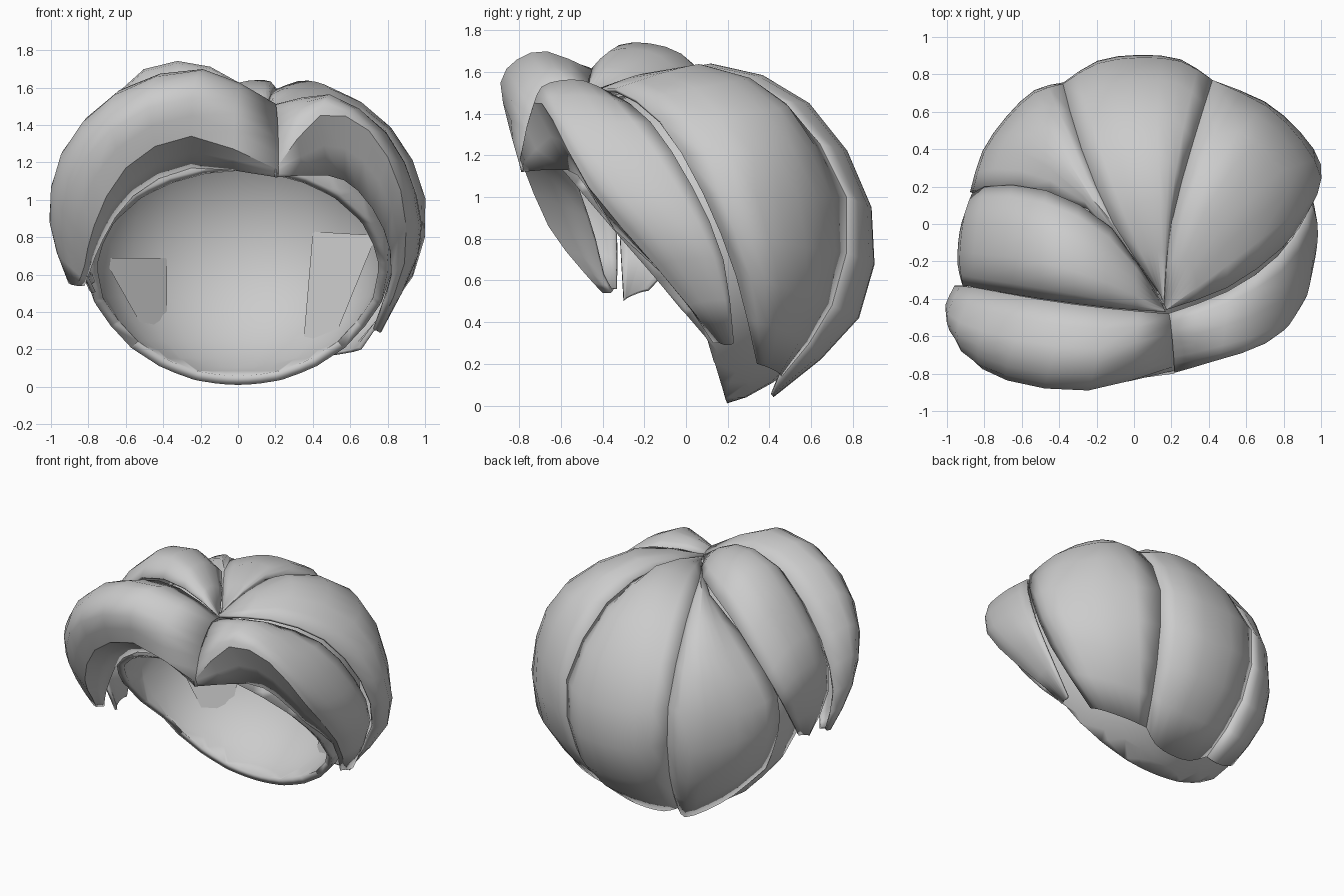
import bpy, bmesh, math
from mathutils import Vector

if "Cube" in bpy.data.objects:
    bpy.data.objects.remove(bpy.data.objects["Cube"])

CENTRE = Vector((0, 0, 0.76))
RADII = Vector((0.81, 0.73, 0.755))

mat = bpy.data.materials.new("light_grey")
mat.diffuse_color = (0.6, 0.6, 0.6, 1)
mat.use_nodes = True
mat.node_tree.nodes["Principled BSDF"].inputs["Base Color"].default_value = mat.diffuse_color


def curve(points, sub):
    """Smooth interpolation through control points."""
    p = [Vector(q) for q in points]
    p = [2 * p[0] - p[1]] + p + [2 * p[-1] - p[-2]]
    out = []
    for i in range(1, len(p) - 2):
        a, b, c, d = p[i - 1:i + 3]
        for k in range(sub):
            t = k / sub
            out.append(0.5 * (2 * b + (c - a) * t + (2 * a - 5 * b + 4 * c - d) * t * t
                              + (3 * b - a - 3 * c + d) * t ** 3))
    return out + [p[-2]]


def finish(name, bm, thickness, offset):
    me = bpy.data.meshes.new(name)
    bm.to_mesh(me)
    bm.free()
    me.materials.append(mat)
    ob = bpy.data.objects.new(name, me)
    bpy.context.collection.objects.link(ob)
    if thickness:
        mod = ob.modifiers.new("thickness", "SOLIDIFY")
        mod.thickness, mod.offset = thickness, offset
    bpy.ops.object.select_all(action="DESELECT")
    ob.select_set(True)
    bpy.context.view_layer.objects.active = ob
    bpy.ops.object.shade_smooth_by_angle(angle=math.radians(45))
    return ob


def lock(name, *rails):
    """Loft a plump sheet over edge, ridge, edge rails; a fourth rail adds a flat underside."""
    rows = []
    for section in zip(*[curve(r, 2) for r in rails]):
        l, m, r = section[:3]
        bulge = (m - (l + r) / 2) * 0.8
        row = curve([l, l.lerp(r, 0.22) + bulge, m, l.lerp(r, 0.78) + bulge, r], 2)
        if len(section) == 4:
            row += [r.lerp(section[3], 0.5), section[3]]
        rows.append(row)
    bm = bmesh.new()
    grid = [[bm.verts.new(p) for p in row] for row in rows]
    for a, b in zip(grid, grid[1:]):
        for j in range(len(a) - 1):
            bm.faces.new((a[j], a[j + 1], b[j + 1], b[j]))
        if len(rails) == 4:  # crisp rim above the underside
            bm.edges.get((a[-3], b[-3])).smooth = False
    bmesh.ops.remove_doubles(bm, verts=bm.verts, dist=0.001)
    bm.normal_update()
    facing = sum(f.normal.dot(f.calc_center_median() - CENTRE) * f.calc_area() for f in bm.faces)
    if facing < 0:
        bmesh.ops.reverse_faces(bm, faces=bm.faces)
    return finish(name, bm, 0.02, -1)


# Seams shared by neighbouring locks
seam_back_right = [(.16, -.43, 1.5), (.2, 0, 1.59), (.32, .45, 1.46), (.42, .77, 1.0), (.39, .7, .48), (.28, .46, .14)]
seam_back_left = [(.13, -.36, 1.5), (-.11, 0, 1.58), (-.28, .4, 1.46), (-.38, .75, 1.0), (-.35, .69, .48), (-.25, .45, .12)]

# Fringe swept to the left: top edge, crest, front, underside
lock("left_fringe",
     [(.19, -.48, 1.5), (-.15, -.45, 1.61), (-.52, -.4, 1.55), (-.85, -.34, 1.2), (-.96, -.33, .85), (-.9, -.33, .56)],
     [(.21, -.68, 1.44), (-.22, -.81, 1.66), (-.68, -.76, 1.51), (-.94, -.64, 1.2), (-.99, -.5, .85), (-.9, -.38, .55)],
     [(.215, -.8, 1.16), (-.25, -.85, 1.34), (-.6, -.79, 1.17), (-.77, -.66, .86), (-.82, -.5, .65), (-.86, -.4, .54)],
     [(.21, -.79, 1.12), (-.25, -.6, 1.17), (-.56, -.52, 1.02), (-.72, -.44, .79), (-.79, -.4, .62), (-.82, -.36, .54)])

# Fringe swept to the right
lock("right_fringe",
     [(.18, -.48, 1.5), (.5, -.36, 1.5), (.78, -.17, 1.36), (.92, .03, 1.05), (.94, .18, .7), (.77, .23, .3)],
     [(.195, -.67, 1.43), (.48, -.6, 1.56), (.78, -.48, 1.36), (.95, -.25, 1.02), (.96, 0, .7), (.76, .2, .29)],
     [(.2, -.8, 1.16), (.44, -.73, 1.45), (.7, -.64, 1.37), (.87, -.47, 1.05), (.89, -.14, .66), (.75, .16, .3)],
     [(.2, -.79, 1.12), (.48, -.57, 1.13), (.64, -.48, 1.05), (.78, -.34, .84), (.82, -.08, .6), (.73, .13, .3)])

# Right side lock
lock("right_lock",
     [(.17, -.46, 1.5), (.5, -.34, 1.52), (.79, -.13, 1.37), (.94, .08, 1.02), (.92, .24, .62), (.66, .34, .2)],
     [(.17, -.45, 1.51), (.42, .02, 1.63), (.72, .37, 1.41), (.9, .44, 1.0), (.82, .52, .55), (.52, .42, .17)],
     seam_back_right)

# Back lock
lock("back_lock", seam_back_right,
     [(.15, -.4, 1.51), (.1, .12, 1.64), (.04, .59, 1.45), (.03, .89, .95), (.03, .83, .42), (.03, .42, .04)],
     seam_back_left)

# Left back lock
lock("left_back_lock", seam_back_left,
     [(.12, -.36, 1.49), (-.25, .15, 1.57), (-.51, .48, 1.34), (-.68, .56, .95), (-.64, .56, .5), (-.45, .41, .14)],
     [(.13, -.38, 1.48), (-.25, .08, 1.53), (-.62, .18, 1.33), (-.86, .18, 1.0), (-.85, .16, .7), (-.74, .14, .42)])

# Left side lock overlapping the one behind it
lock("left_lock",
     [(.15, -.42, 1.5), (-.12, -.02, 1.58), (-.47, .18, 1.48), (-.8, .2, 1.12), (-.88, .09, .85), (-.78, -.18, .55)],
     [(.16, -.45, 1.51), (-.15, -.25, 1.71), (-.5, -.12, 1.69), (-.85, -.08, 1.3), (-.94, -.1, .95), (-.8, -.25, .53)],
     [(.17, -.47, 1.5), (-.12, -.45, 1.62), (-.5, -.4, 1.58), (-.85, -.34, 1.2), (-.92, -.32, .85), (-.78, -.3, .5)])

# Inner cap: open below a slanted plane, with the nape kept behind a steeper one
bm = bmesh.new()
bmesh.ops.create_uvsphere(bm, u_segments=24, v_segments=16, radius=1)
for v in bm.verts:
    v.co = CENTRE + v.co * RADII
hinge = Vector((0, .1, .33))
cuts = [Vector((0, .82, .7)), Vector((0, .33, .1))]
for n in cuts:
    bmesh.ops.bisect_plane(bm, geom=bm.verts[:] + bm.edges[:] + bm.faces[:], plane_co=hinge, plane_no=n)
away = [f for f in bm.faces if all((f.calc_center_median() - hinge).dot(n) < 0 for n in cuts)]
bmesh.ops.delete(bm, geom=away, context="FACES")
finish("inner_cap", bm, 0.05, 0)


# Flat inner ends of the side locks, resting inside the cap
def flap(name, outline):
    bm = bmesh.new()
    vs = []
    for x, z in outline:
        k = 1 - (x / RADII.x) ** 2 - ((z - CENTRE.z) / RADII.z) ** 2
        vs.append(bm.verts.new((x, RADII.y * math.sqrt(max(k, 0)) - 0.03, z)))
    bm.faces.new(vs)
    finish(name, bm, 0, 0)


flap("left_inner_flap", [(-.72, .69), (-.38, .69), (-.38, .36), (-.5, .3)])
flap("right_inner_flap", [(.4, .83), (.74, .81), (.52, .27), (.35, .24)])
